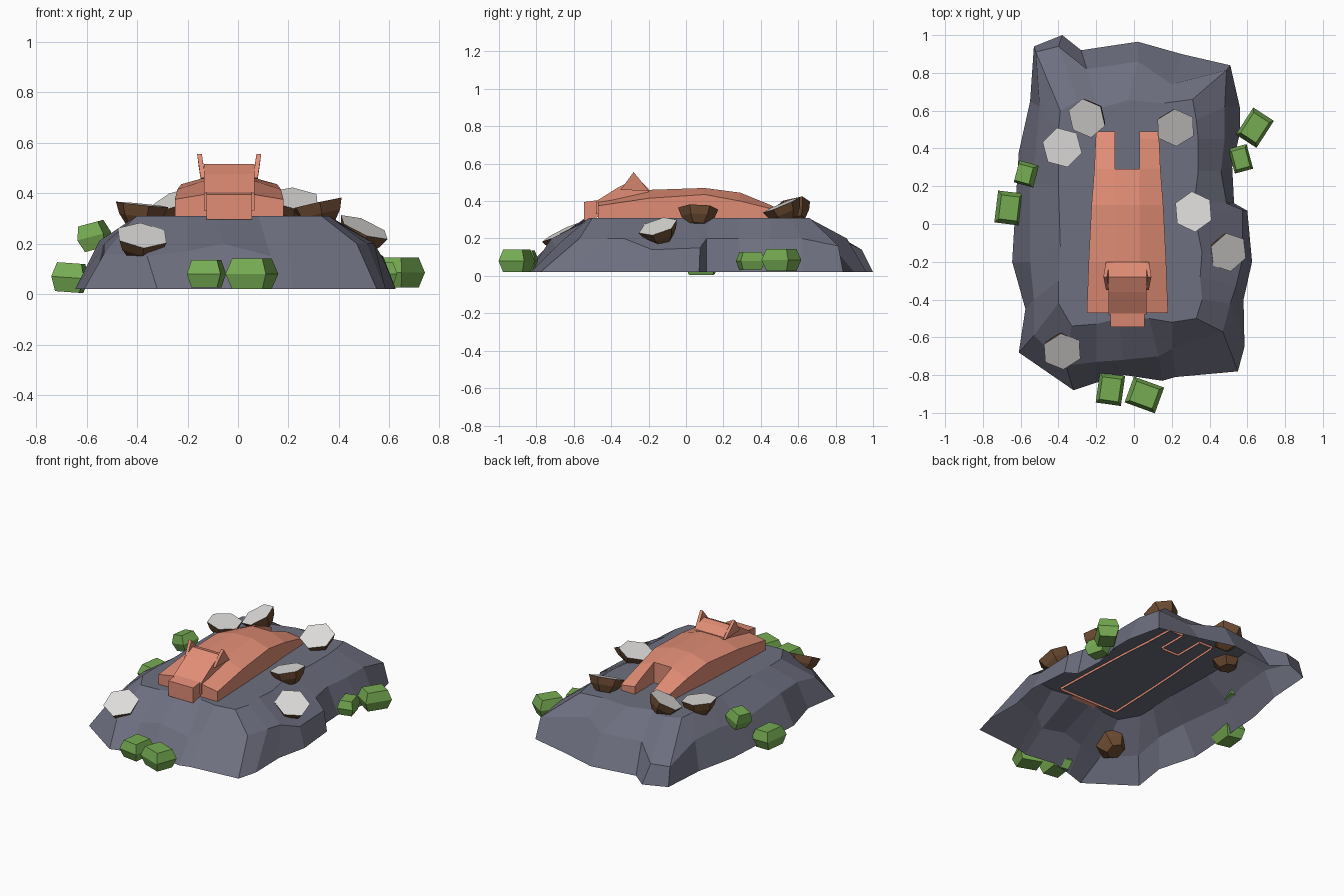
import bpy, bmesh, math
from mathutils import Vector, Matrix

if "Cube" in bpy.data.objects:
    bpy.data.objects.remove(bpy.data.objects["Cube"])


def material(name, rgb):
    m = bpy.data.materials.new(name)
    m.diffuse_color = (*rgb, 1)
    m.use_nodes = True
    m.node_tree.nodes["Principled BSDF"].inputs["Base Color"].default_value = m.diffuse_color
    return m


ROCK = material("slate grey", (0.155, 0.16, 0.215))
FUR = material("salmon", (0.76, 0.27, 0.18))
BARK = material("dark brown", (0.16, 0.075, 0.034))
CAP = material("pale grey", (0.74, 0.73, 0.71))
LEAF = material("leaf green", (0.18, 0.41, 0.085))


def finish(bm, name, *mats, recalc=True):
    if recalc:
        bmesh.ops.recalc_face_normals(bm, faces=bm.faces)
    me = bpy.data.meshes.new(name)
    bm.to_mesh(me)
    bm.free()
    for m in mats:
        me.materials.append(m)
    ob = bpy.data.objects.new(name, me)
    bpy.context.collection.objects.link(ob)
    return ob


def loft(rings, cap_first=False, cap_last=True):
    bm = bmesh.new()
    vs = [[bm.verts.new(p) for p in r] for r in rings]
    n = len(rings[0])
    for a, b in zip(vs, vs[1:]):
        for i in range(n):
            j = (i + 1) % n
            bm.faces.new((a[i], a[j], b[j], b[i]))
    if cap_first:
        bm.faces.new(vs[0][::-1])
    if cap_last:
        bm.faces.new(vs[-1])
    return bm


# rock mound: ground outline, shoulder, flat plateau; hollow below
ground = [(-.61, -.68), (-.32, -.88), (-.2, -.84), (-.05, -.8), (.15, -.83), (.22, -.81),
          (.55, -.78), (.585, -.65), (.58, -.4), (.625, -.2), (.6, .07), (.53, .11), (.52, .3),
          (.56, .48), (.56, .62), (.51, .84), (.25, .9), (.02, .965), (-.28, .92), (-.38, 1.0),
          (-.53, .94), (-.55, .65), (-.61, .38), (-.62, .22), (-.645, -.2), (-.575, -.45)]
shoulder = [(-.53, -.59, .16), (-.36, -.75, .15), (-.2, -.73, .17), (-.06, -.72, .2),
            (.13, -.7, .15), (.2, -.66, .19), (.47, -.57, .2), (.51, -.42, .2), (.54, -.33, .2),
            (.575, -.18, .14), (.575, .075, .15), (.49, .11, .2), (.46, .28, .2), (.48, .45, .2),
            (.48, .62, .2), (.49, .815, .16), (.2, .74, .21), (.02, .86, .2), (-.25, .82, .2),
            (-.4, .94, .14), (-.52, .91, .14), (-.5, .62, .2), (-.52, .38, .2),
            (-.55, .22, .17), (-.55, -.2, .21), (-.53, -.4, .2)]
plateau = [(-.4, -.42), (-.33, -.54), (-.2, -.53), (-.08, -.5), (.08, -.5), (.2, -.52),
           (.33, -.5), (.36, -.4), (.35, -.28), (.36, -.15), (.32, .05), (.32, .12), (.34, .28),
           (.34, .45), (.33, .55), (.31, .66), (.16, .64), (-.03, .655), (-.19, .61),
           (-.3, .65), (-.39, .6), (-.4, .5), (-.4, .35), (-.4, .2), (-.39, -.12), (-.4, -.3)]
bm = loft([[(x, y, .02) for x, y in ground], shoulder, [(x, y, .31) for x, y in plateau]])
finish(bm, "rock_mound", ROCK, recalc=False)

# lying animal body: tapered arched strip, open below, notched between the hind legs
CX, INNER, LOW = -.035, .065, .295
stations = [(-.47, .215, .375, .40), (-.2, .205, .415, .46), (.1, .19, .435, .47),
            (.29, .175, .40, .445), (.45, .168, .36, .38), (.49, .165, .345, .36)]
bm = bmesh.new()
rows = []
for y, w, zs, zt in stations:
    sec = [(-w, LOW), (-w, zs), (-INNER, zt), (INNER, zt), (w, zs), (w, LOW),
           (-INNER, LOW), (INNER, LOW)]
    rows.append([bm.verts.new((CX + x, y, z)) for x, z in sec])
for k, (a, b) in enumerate(zip(rows, rows[1:])):
    for i in range(5):
        if i == 2 and k >= 3:
            continue
        bm.faces.new((a[i], a[i + 1], b[i + 1], b[i]))
    if k >= 3:  # inner leg walls
        bm.faces.new((a[2], a[6], b[6], b[2]))
        bm.faces.new((a[7], a[3], b[3], b[7]))
bm.faces.new([rows[0][i] for i in range(6)])
for idx in ((0, 1, 2, 6), (7, 3, 4, 5)):
    bm.faces.new([rows[-1][i] for i in idx])
bm.faces.new([rows[3][i] for i in (6, 2, 3, 7)])
for v in [v for v in bm.verts if not v.link_faces]:
    bm.verts.remove(v)
finish(bm, "animal_body", FUR)


def side_prism(name, profile, x0s, x1s):
    """Prism across x from a (y, z) profile; x values per profile point."""
    bm = loft([[(x, y, z) for x, (y, z) in zip(xs, profile)] for xs in (x0s, x1s)], True)
    return finish(bm, name, FUR)


# head with sloping face, snout and thin ears
head = [(-.48, .33), (-.48, .40), (-.36, .475), (-.28, .515), (-.24, .505), (-.2, .465), (-.2, .33)]
side_prism("head", head, [CX - .1] * 7, [CX + .1] * 7)
snout = [(-.545, .295), (-.545, .395), (-.47, .405), (-.47, .315)]
side_prism("snout", snout, [CX - .09] * 4, [CX + .09] * 4)
ear = [(-.35, .46), (-.28, .555), (-.235, .50), (-.2, .455)]
for s, name in ((-1, "left_ear"), (1, "right_ear")):
    side_prism(name, ear, [CX + s * d for d in (.095, .108, .1, .095)],
               [CX + s * d for d in (.113, .127, .12, .113)])

# hexagonal cups: top centre, lean direction, spin in degrees
cups = [((-.25, .56, .375), (-.42, -.32), 10), ((-.38, .405, .355), (.1, -.03), 15),
        ((.22, .51, .38), (.08, -.42), 3), ((.315, .065, .36), (-.22, .03), 5),
        ((.5, -.15, .265), (.42, -.3), 10), ((-.38, -.675, .232), (.1, -.52), 5)]
for i, (pos, lean, spin) in enumerate(cups):
    bm = loft([[(r * math.sin(k * math.pi / 3), -r * math.cos(k * math.pi / 3), z)
                for k in range(6)] for r, z in ((.055, -.088), (.09, -.045), (.108, 0))], True)
    bm.normal_update()
    for f in bm.faces:
        f.material_index = int(f.normal.z > .9)
    tilt = Vector((0, 0, 1)).rotation_difference(Vector((*lean, 1))).to_matrix().to_4x4()
    bm.transform(Matrix.Translation(pos) @ tilt @ Matrix.Rotation(math.radians(spin), 4, 'Z'))
    finish(bm, f"stone_cup_{i + 1}", BARK, CAP)

# squat four-sided bushes: centre, size, turn and sideways roll in degrees
bushes = [((-.125, -.875, .08), (.135, .16, .11), -8, 0),
          ((.055, -.905, .08), (.17, .145, .12), -20, 0),
          ((.64, .51, .085), (.13, .17, .12), -33, 0),
          ((.565, .345, .08), (.1, .135, .095), 15, 0),
          ((-.57, .265, .23), (.11, .12, .105), -15, -15),
          ((-.665, .085, .065), (.13, .17, .115), -7, 4)]
for i, (pos, size, turn, roll) in enumerate(bushes):
    bm = loft([[(x * s, y * s, z) for x, y in ((-.5, -.5), (.5, -.5), (.5, .5), (-.5, .5))]
               for s, z in ((.75, -.5), (1, 0), (.75, .5))], True)
    bm.transform(Matrix.Translation(pos) @ Matrix.Rotation(math.radians(roll), 4, 'Y')
                 @ Matrix.Rotation(math.radians(turn), 4, 'Z') @ Matrix.Diagonal((*size, 1)))
    finish(bm, f"bush_{i + 1}", LEAF)
